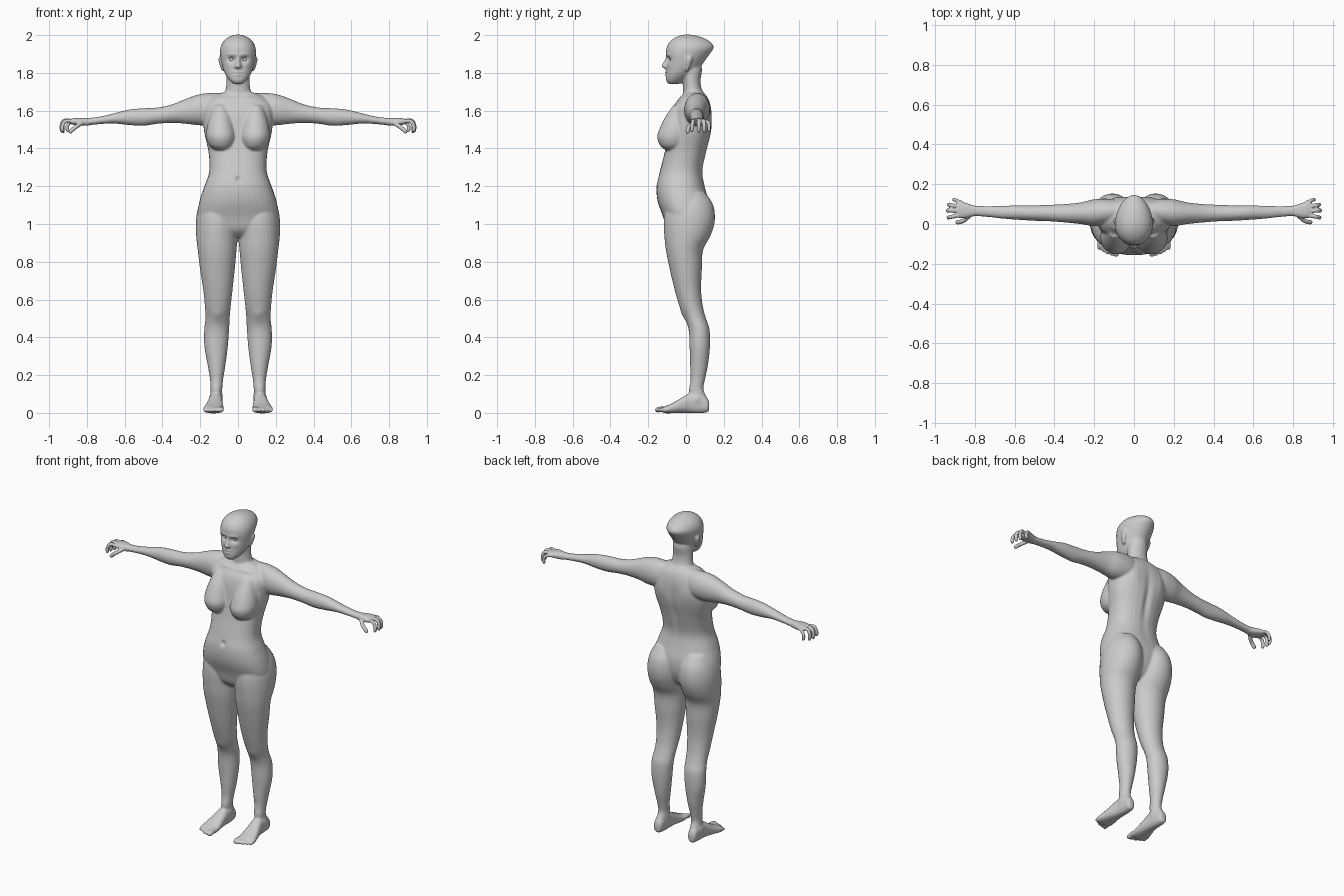
import bpy, bmesh, math
from mathutils import Vector

N = 32


def catmull(rows, steps=4):
    # smooth interpolation through the given rows
    out = []
    for i in range(len(rows) - 1):
        p = [Vector(rows[max(0, min(len(rows) - 1, i + k))]) for k in (-1, 0, 1, 2)]
        for s in range(steps):
            t = s / steps
            out.append(0.5 * (2 * p[1] + (p[2] - p[0]) * t + (2 * p[0] - 5 * p[1] + 4 * p[2] - p[3]) * t ** 2
                              + (3 * p[1] - p[0] - 3 * p[2] + p[3]) * t ** 3))
    return out + [Vector(rows[-1])]


def skin(bm, rings, mirror):
    # closed tube through rings, optionally with its mirror image
    for sx in ((1, -1) if mirror else (1,)):
        vs = [[bm.verts.new((sx * p[0], p[1], p[2])) for p in r] for r in rings]
        fs = [bm.faces.new(vs[0]), bm.faces.new(vs[-1])]
        for a, b in zip(vs, vs[1:]):
            n = len(a)
            fs += [bm.faces.new((a[i], a[(i + 1) % n], b[(i + 1) % n], b[i])) for i in range(n)]
        bmesh.ops.recalc_face_normals(bm, faces=fs)


def loft(bm, axis, rows, mirror=True, n=2.0, egg=0.0):
    # rows: position on axis, then min/max on the two other axes
    rings = []
    for r in catmull([Vector(row) for row in rows]):
        t, a0, a1, b0, b1 = r
        ring = []
        for k in range(N):
            c, s = math.cos(2 * math.pi * k / N), math.sin(2 * math.pi * k / N)
            c = math.copysign(abs(c) ** (2 / n), c) * (1 - egg * s)
            s = math.copysign(abs(s) ** (2 / n), s)
            q = [(a0 + a1) / 2 + (a1 - a0) / 2 * c, (b0 + b1) / 2 + (b1 - b0) / 2 * s]
            q.insert(axis, t)
            ring.append(q)
        rings.append(ring)
    skin(bm, rings, mirror)


def central(bm, rows, **kw):
    loft(bm, 2, [(z, -w, w, y0, y1) for z, w, y0, y1 in rows], mirror=False, **kw)


def digit(bm, pts, r):
    # finger or toe: round tube on a bent path with a rounded tip
    path = catmull(pts)
    rings = []
    for i, p in enumerate(path):
        d = (path[min(i + 1, len(path) - 1)] - path[max(i - 1, 0)]).normalized()
        u = d.cross(Vector((0.1, 1, 0.2)) if abs(d.y) < 0.8 else Vector((1, 0, 0))).normalized()
        v = d.cross(u)
        left = len(path) - 1 - i
        k = r * (0.5 if left == 0 else 0.85 if left == 1 else 1)
        rings.append([p + k * (math.cos(a) * u + math.sin(a) * v)
                      for a in (2 * math.pi * j / 12 for j in range(12))])
    skin(bm, rings, True)


def finish(bm, name, voxel, smooth):
    # fuse the overlapping parts into one smooth skin
    me = bpy.data.meshes.new(name)
    bm.to_mesh(me)
    bm.free()
    ob = bpy.data.objects.new(name, me)
    bpy.context.collection.objects.link(ob)
    m = ob.modifiers.new("fuse", 'REMESH')
    m.mode = 'VOXEL'
    m.voxel_size = voxel
    m = ob.modifiers.new("soften", 'SMOOTH')
    m.factor = 0.5
    m.iterations = smooth
    dg = bpy.context.evaluated_depsgraph_get()
    ob.data = bpy.data.meshes.new_from_object(ob.evaluated_get(dg))
    ob.modifiers.clear()
    ob.data.shade_smooth()
    return ob


def brush(ob, centre, size, move):
    # soft sculpt stroke, applied on both sides
    mv = Vector(move)
    for sx in ((1, -1) if centre[0] else (1,)):
        for v in ob.data.vertices:
            d = sum(((v.co[i] * (sx if i == 0 else 1) - centre[i]) / size[i]) ** 2 for i in range(3))
            if d < 6:
                v.co += Vector((sx * mv.x, mv.y, mv.z)) * math.exp(-d)


bm = bmesh.new()
# torso
central(bm, [(.93, .07, -.06, .05), (.97, .16, -.10, .09), (1.04, .212, -.122, .118), (1.12, .204, -.15, .12),
             (1.2, .178, -.156, .10), (1.28, .152, -.138, .088), (1.38, .156, -.113, .108),
             (1.48, .178, -.095, .132), (1.56, .186, -.085, .136), (1.62, .185, -.068, .132),
             (1.665, .15, -.035, .118), (1.695, .09, -.01, .095)], n=2.3)
# neck
central(bm, [(1.62, .10, -.03, .12), (1.67, .085, -.018, .112), (1.71, .066, -.015, .085),
             (1.76, .061, -.017, .077), (1.82, .06, -.03, .085), (1.86, .05, -.03, .07)])
# head and nose
central(bm, [(1.742, .025, -.094, -.03), (1.76, .045, -.106, .0), (1.79, .066, -.106, .04),
             (1.82, .078, -.104, .07), (1.86, .088, -.101, .097), (1.9, .094, -.105, .126),
             (1.935, .092, -.103, .147), (1.965, .078, -.086, .128), (1.986, .055, -.058, .09),
             (1.998, .028, -.03, .05), (2.003, .008, -.005, .02)], egg=.14)
central(bm, [(1.822, .012, -.112, -.08), (1.832, .02, -.129, -.08), (1.845, .015, -.126, -.08),
             (1.87, .01, -.113, -.08), (1.9, .01, -.103, -.08)])
# ears
loft(bm, 2, [(1.808, .076, .086, -.002, .012), (1.83, .076, .094, -.003, .02), (1.865, .08, .103, -.002, .033),
             (1.885, .082, .1, .004, .03), (1.89, .085, .094, .01, .022)])
# breasts
loft(bm, 2, [(1.392, .05, .12, -.11, -.03), (1.415, .025, .152, -.137, .0), (1.46, .012, .168, -.153, .02),
             (1.51, .02, .165, -.138, .02), (1.57, .035, .15, -.108, .02), (1.63, .06, .13, -.066, .02)])
# arms
loft(bm, 0, [(.05, .02, .11, 1.56, 1.69), (.13, .0, .125, 1.53, 1.694), (.2, -.01, .124, 1.522, 1.688),
             (.27, .0, .108, 1.53, 1.665), (.35, .008, .1, 1.535, 1.633), (.43, .014, .096, 1.53, 1.616),
             (.5, .016, .094, 1.52, 1.613), (.58, .021, .094, 1.524, 1.605), (.66, .027, .091, 1.532, 1.585),
             (.74, .036, .09, 1.528, 1.567), (.81, .04, .092, 1.52, 1.56)])
# legs and buttocks
loft(bm, 2, [(.02, .092, .142, .035, .11), (.06, .09, .145, .025, .12), (.12, .084, .145, .016, .093),
             (.175, .079, .148, .024, .1), (.25, .067, .16, .022, .116), (.35, .054, .178, .019, .127),
             (.44, .047, .179, .014, .125), (.5, .044, .173, -.006, .106), (.56, .039, .175, -.033, .09),
             (.65, .029, .184, -.06, .08), (.76, .017, .201, -.086, .084), (.86, .008, .213, -.106, .09),
             (.93, .002, .221, -.114, .126), (.99, -.004, .223, -.118, .148), (1.05, -.003, .219, -.115, .153),
             (1.11, .008, .203, -.1, .14), (1.17, .04, .17, -.06, .1)])
# feet and toes
loft(bm, 1, [(.123, .105, .132, .015, .05), (.112, .093, .145, .003, .08), (.07, .086, .149, -.002, .11),
             (.02, .083, .155, 0, .105), (-.03, .079, .168, 0, .076), (-.08, .075, .182, -.002, .048),
             (-.11, .076, .185, -.002, .036), (-.125, .085, .175, .003, .026)], n=2.4)
for i, (tip, r) in enumerate(zip((-.163, -.16, -.152, -.142, -.13), (.015, .011, .011, .01, .01))):
    x = .09 + .0215 * i
    digit(bm, [(x, -.09, .02), (x, tip + .03, .02), (x, tip, .011)], r)
body = finish(bm, "body", .006, 5)

# surface details
brush(body, (.034, -.097, 1.872), (.02, .03, .013), (0, .016, 0))    # eye sockets
brush(body, (.034, -.1, 1.897), (.026, .03, .01), (0, -.005, 0))     # brows
brush(body, (.045, -.08, 1.84), (.02, .03, .018), (0, -.004, 0))     # cheeks
brush(body, (0, -.106, 1.804), (.024, .03, .006), (0, -.006, 0))     # upper lip
brush(body, (0, -.106, 1.79), (.02, .03, .006), (0, -.006, 0))       # lower lip
brush(body, (0, -.106, 1.797), (.026, .03, .003), (0, .005, 0))      # mouth line
brush(body, (0, -.15, 1.235), (.012, .04, .014), (0, .012, 0))       # navel
brush(body, (0, .13, 1.4), (.02, .05, .16), (0, -.012, 0))           # spine groove
brush(body, (.1, .13, 1.55), (.05, .05, .06), (0, .008, 0))          # shoulder blades
brush(body, (.08, -.04, 1.665), (.06, .03, .009), (0, -.006, .002))  # collarbones
brush(body, (.108, -.015, .52), (.03, .04, .03), (0, -.006, 0))      # kneecaps
brush(body, (.085, .055, .085), (.02, .02, .02), (-.006, 0, 0))      # inner ankle bones
brush(body, (.145, .06, .075), (.02, .02, .02), (.006, 0, 0))        # outer ankle bones

# hands with bent fingers and thumb
bm = bmesh.new()
loft(bm, 0, [(.785, .042, .09, 1.523, 1.56), (.81, .038, .094, 1.52, 1.561), (.845, .03, .106, 1.522, 1.562),
             (.875, .03, .112, 1.526, 1.559), (.892, .036, .104, 1.532, 1.553)], n=2.4)
for pts, r in (
        ([(.86, .103, 1.541), (.888, .117, 1.539), (.904, .122, 1.514), (.9, .122, 1.486)], .0095),
        ([(.875, .087, 1.543), (.913, .094, 1.546), (.929, .097, 1.518), (.924, .097, 1.482)], .0105),
        ([(.875, .066, 1.543), (.917, .068, 1.548), (.934, .068, 1.52), (.93, .068, 1.484)], .011),
        ([(.875, .044, 1.543), (.912, .037, 1.545), (.93, .033, 1.52), (.93, .031, 1.487)], .0105),
        ([(.825, .044, 1.536), (.852, .019, 1.518), (.876, .01, 1.5), (.893, .009, 1.482)], .0115)):
    digit(bm, pts, r)
hands = finish(bm, "hands", .004, 3)

# eyes
bm = bmesh.new()
for sx in (1, -1):
    res = bmesh.ops.create_uvsphere(bm, u_segments=20, v_segments=12, radius=.0145)
    bmesh.ops.translate(bm, verts=res["verts"], vec=(sx * .034, -.072, 1.871))
me = bpy.data.meshes.new("eyes")
bm.to_mesh(me)
bm.free()
me.shade_smooth()
bpy.context.collection.objects.link(bpy.data.objects.new("eyes", me))
